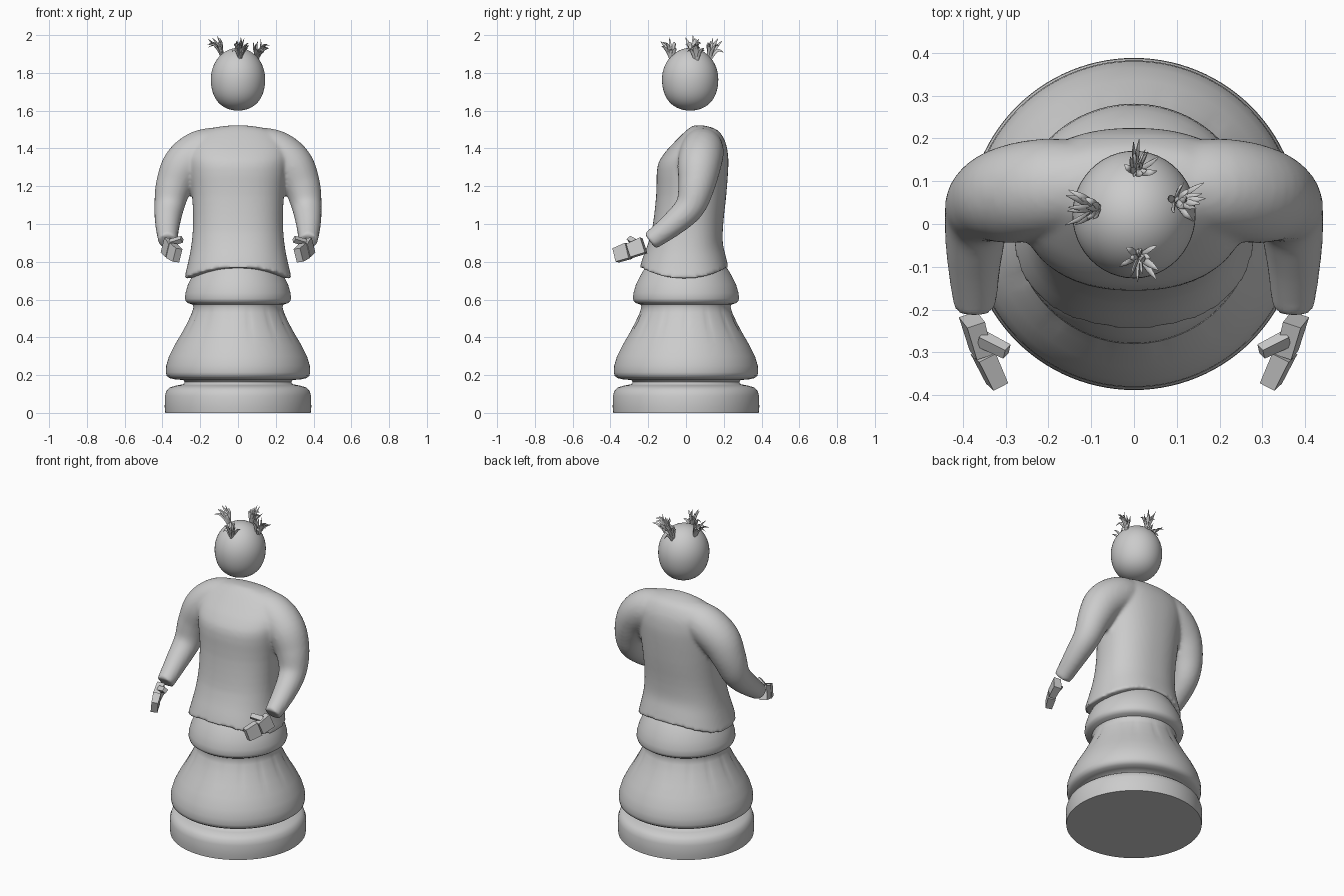
import bpy, bmesh, math, random
from mathutils import Vector

if "Cube" in bpy.data.objects:
    bpy.data.objects.remove(bpy.data.objects["Cube"])

random.seed(4)


def make_object(name, bm, smooth_angle=None):
    bmesh.ops.recalc_face_normals(bm, faces=bm.faces)
    mesh = bpy.data.meshes.new(name)
    bm.to_mesh(mesh)
    bm.free()
    ob = bpy.data.objects.new(name, mesh)
    bpy.context.collection.objects.link(ob)
    if smooth_angle:
        bpy.ops.object.select_all(action='DESELECT')
        ob.select_set(True)
        bpy.context.view_layer.objects.active = ob
        bpy.ops.object.shade_smooth_by_angle(angle=math.radians(smooth_angle))
    return ob


def loft(bm, rings):
    """Skin closed rings of points and cap both ends."""
    vs = [[bm.verts.new(p) for p in r] for r in rings]
    n = len(vs[0])
    for a, b in zip(vs, vs[1:]):
        for i in range(n):
            j = (i + 1) % n
            bm.faces.new((a[i], a[j], b[j], b[i]))
    for ring in (vs[0], vs[-1]):
        c = bm.verts.new(sum((v.co for v in ring), Vector()) / n)
        for i in range(n):
            bm.faces.new((ring[i], ring[(i + 1) % n], c))


def smooth_path(rows, steps=5):
    """Catmull-Rom through rows of numbers."""
    out = []
    for i in range(len(rows) - 1):
        p0, p1 = rows[max(i - 1, 0)], rows[i]
        p2, p3 = rows[i + 1], rows[min(i + 2, len(rows) - 1)]
        for s in range(steps):
            t = s / steps
            out.append([0.5 * (2 * b + (c - a) * t + (2 * a - 5 * b + 4 * c - d) * t * t
                               + (3 * b - a - 3 * c + d) * t ** 3)
                        for a, b, c, d in zip(p0, p1, p2, p3)])
    return out + [list(rows[-1])]


def tube(bm, rows, sides, steps, flat=1.0):
    """Tapered tube; each row is x, y, z, radius."""
    path = smooth_path(rows, steps)
    pts = [Vector(p[:3]) for p in path]
    side, rings = Vector((0.3, 1, 0.1)), []
    for i, p in enumerate(pts):
        d = (pts[min(i + 1, len(pts) - 1)] - pts[max(i - 1, 0)]).normalized()
        side = (side - d * side.dot(d)).normalized()
        up = d.cross(side)
        rings.append([p + path[i][3] * (side * math.cos(a) + up * flat * math.sin(a))
                      for a in (2 * math.pi * k / sides for k in range(sides))])
    loft(bm, rings)


# Skirt and pedestal: turned profile of radius, height
profile = [(.385, 0), (.388, .03), (.387, .09), (.378, .118), (.36, .135), (.325, .145),
           (.29, .152), (.282, .163), (.29, .174), (.335, .178), (.362, .184), (.378, .196),
           (.382, .215), (.38, .25), (.365, .3), (.335, .36), (.3, .42), (.268, .48),
           (.245, .53), (.236, .56), (.24, .573), (.262, .58), (.276, .59), (.281, .605),
           (.278, .635), (.265, .68), (.245, .72), (.222, .76), (.19, .8)]
bm = bmesh.new()
rings = []
for r, z in profile:
    dip = 0.006 * math.exp(-((z - .48) / .05) ** 2)  # soft pleats
    ring = []
    for k in range(112):
        a = 2 * math.pi * k / 112
        q = r - dip * max(0, math.cos(14 * a)) ** 4
        ring.append((q * math.cos(a), q * math.sin(a), z))
    rings.append(ring)
loft(bm, rings)
make_object("skirt_base", bm, 50)

# Jacket body: z, half width, front y, back y, with an arched hem
body = [(.71, .285, -.245, .225), (.78, .268, -.228, .212), (.88, .248, -.2, .195),
        (1.0, .238, -.175, .197), (1.15, .243, -.158, .213), (1.3, .262, -.152, .224),
        (1.37, .27, -.118, .222), (1.43, .255, -.065, .21), (1.485, .2, -.01, .18),
        (1.51, .13, .02, .14), (1.522, .04, .04, .09)]
bm = bmesh.new()
rings = []
for z, w, f, b in smooth_path(body, 3):
    ring = []
    for k in range(64):
        a = 2 * math.pi * k / 64
        c, s = math.cos(a), math.sin(a)
        x = w * math.copysign(abs(c) ** .88, c)
        y = (f + b) / 2 + (b - f) / 2 * math.copysign(abs(s) ** .88, s)
        lift = .06 * s * s * max(0, 1 - (z - .71) / .25)
        ring.append((x, y, z + lift))
    rings.append(ring)
loft(bm, rings)

# Sleeves: curved shoulders and arms, fused with the body
for m in (-1, 1):
    arm = [(.06, .09, 1.42, .095), (.19, .085, 1.385, .115), (.285, .07, 1.31, .115),
           (.34, .055, 1.2, .097), (.364, .02, 1.09, .079), (.373, -.07, 1.0, .066),
           (.372, -.19, .908, .05)]
    tube(bm, [(m * x, y, z, r) for x, y, z, r in arm], 28, 5)
jacket = make_object("jacket", bm, 60)
mod = jacket.modifiers.new("Fuse", 'REMESH')
mod.mode = 'VOXEL'
mod.voxel_size = .011
mod.use_smooth_shade = True
mod = jacket.modifiers.new("Soften", 'SMOOTH')
mod.factor = .5
mod.iterations = 6

# Head: egg with a blunt chin
HEAD, RAD = Vector((0, .022, 1.766)), Vector((.144, .149, .166))
bm = bmesh.new()
bmesh.ops.create_uvsphere(bm, u_segments=48, v_segments=28, radius=1)
for v in bm.verts:
    if v.co.z < 0:
        g = 1 + .13 * v.co.z ** 2
        v.co.x *= g
        v.co.y *= g
    v.co = HEAD + v.co * RAD
make_object("head", bm, 60)


# Hands: blocky palm, fingers and thumb
def block(bm, centre, direction, size, m):
    d = Vector(direction).normalized()
    side = Vector((1, 0, .25))
    side = (side - d * side.dot(d)).normalized()
    up = d.cross(side)
    geo = bmesh.ops.create_cube(bm, size=1)["verts"]
    for v in geo:
        taper = 1 - .12 * (v.co.x + .5)
        p = (Vector(centre) + d * v.co.x * size[0]
             + (side * v.co.y * size[1] + up * v.co.z * size[2]) * taper)
        v.co = (m * p.x, p.y, p.z)


for m, label in ((-1, "left"), (1, "right")):
    bm = bmesh.new()
    block(bm, (.368, -.262, .872), (-.25, -.9, -.35), (.085, .044, .085), m)
    block(bm, (.336, -.338, .846), (-.4, -.85, -.3), (.08, .044, .085), m)
    block(bm, (.327, -.283, .91), (-.8, -.4, .25), (.07, .03, .03), m)
    make_object("hand_" + label, bm)

# Hair tufts: splayed tapering strands rooted on the crown
tufts = {"left": (-.085, .037, -.045, .0), "right": (.1, .055, .035, .005),
         "front": (.012, -.078, .005, -.015), "back": (.005, .125, .01, .03)}
for label, (x, y, lx, ly) in tufts.items():
    ux, uy = x / RAD.x, (y - HEAD.y) / RAD.y
    root = Vector((x, y, HEAD.z + RAD.z * math.sqrt(1 - ux * ux - uy * uy) - .012))
    lean = Vector((lx, ly, 0))
    bm = bmesh.new()
    for k in range(13):
        a = 2 * math.pi * k / 13 + random.uniform(-.2, .2)
        out = Vector((math.cos(a), math.sin(a), 0)) * random.uniform(.018, .05)
        h = random.uniform(.055, .098)
        droop = random.uniform(-.03, .012)
        pts = [root + out * .15, root + out * .35 + lean * .2 + Vector((0, 0, h * .4)),
               root + out * .75 + lean * .55 + Vector((0, 0, h * .8)),
               root + out * 1.1 + lean + Vector((0, 0, h + droop))]
        rows = [(p.x, p.y, min(p.z, 1.995), r)
                for p, r in zip(pts, (.007, .0085, .0075, .001))]
        tube(bm, rows, 6, 3, .55)
    # one long upright lock per tuft
    tip = root + lean * .6 + Vector((0, 0, .112))
    tube(bm, [(*root, .008), (*(root + (tip - root) * .5 + Vector((.008, 0, 0))), .009),
              (*tip, .001)], 6, 4, .55)
    make_object("hair_" + label, bm, 60)
